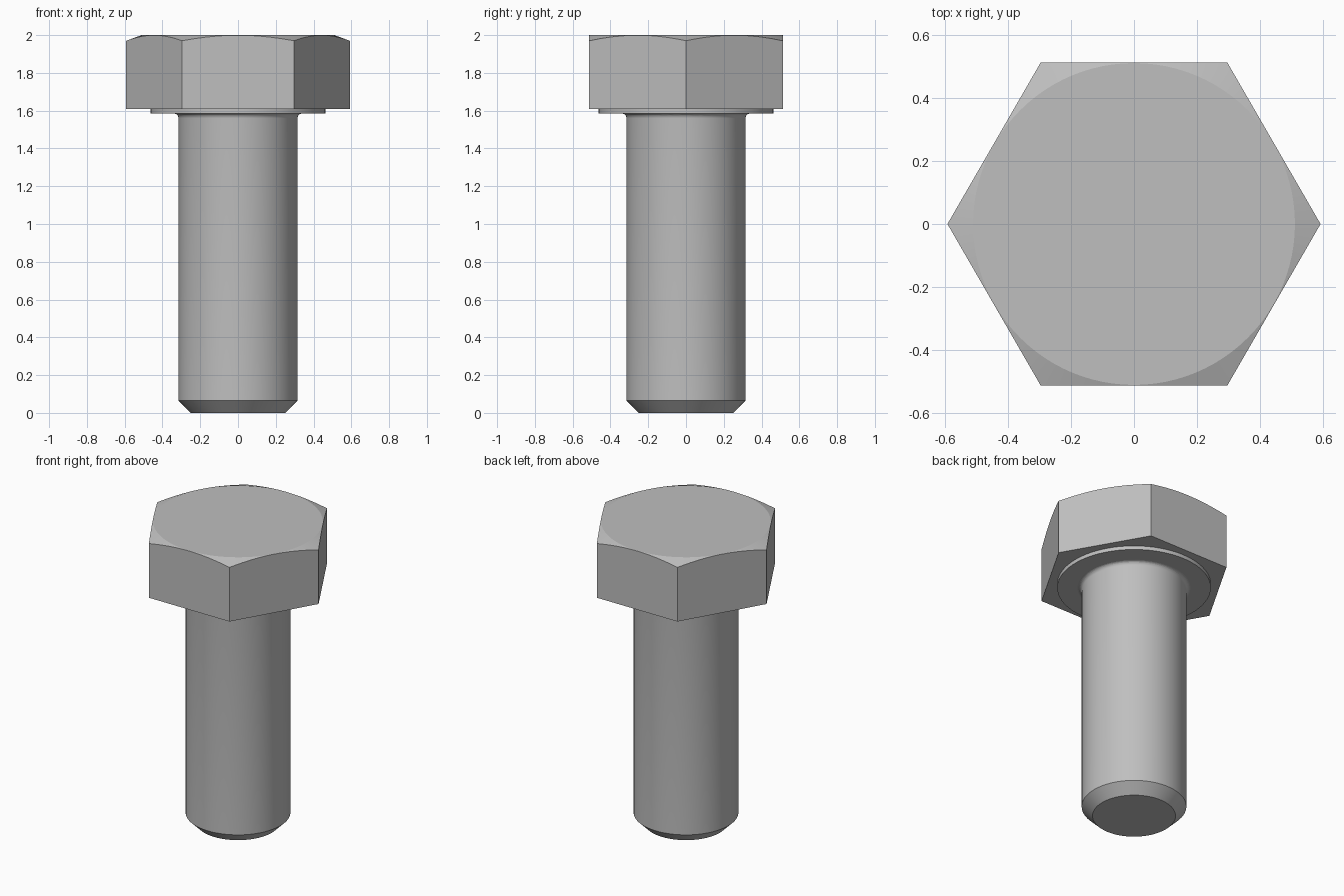
import bpy
import bmesh
from math import cos, sin, pi, radians, tau

cube = bpy.data.objects.get("Cube")
if cube:
    bpy.data.objects.remove(cube, do_unlink=True)

steel = bpy.data.materials.new("grey steel")
steel.use_nodes = True
colour = (0.52, 0.52, 0.52, 1)
steel.diffuse_color = colour
steel.node_tree.nodes["Principled BSDF"].inputs["Base Color"].default_value = colour


def finish(name, bm):
    bmesh.ops.recalc_face_normals(bm, faces=bm.faces[:])
    mesh = bpy.data.meshes.new(name)
    bm.to_mesh(mesh)
    bm.free()
    mesh.materials.append(steel)
    obj = bpy.data.objects.new(name, mesh)
    bpy.context.collection.objects.link(obj)
    bpy.ops.object.select_all(action="DESELECT")
    bpy.context.view_layer.objects.active = obj
    obj.select_set(True)
    bpy.ops.object.shade_smooth_by_angle(angle=radians(15))
    return obj


def turned(name, profile, sides=96):
    """Revolve (radius, height) points around z and cap both ends."""
    bm = bmesh.new()
    rings = [[bm.verts.new((r * cos(tau * i / sides), r * sin(tau * i / sides), z))
              for i in range(sides)] for r, z in profile]
    for low, high in zip(rings, rings[1:]):
        for i in range(sides):
            j = (i + 1) % sides
            bm.faces.new((low[i], low[j], high[j], high[i]))
    bm.faces.new(rings[0])
    bm.faces.new(rings[-1])
    return finish(name, bm)


def hex_head(name, corner, base, top, drop, steps=16):
    """Hexagonal prism whose top corners are cut by a shallow cone."""
    bm = bmesh.new()
    flat = corner * cos(pi / 6)
    crown = flat - 0.002
    slope = drop / (corner - crown)
    low = [bm.verts.new((corner * cos(k * pi / 3), corner * sin(k * pi / 3), base))
           for k in range(6)]
    rim, circle = [], []
    count = 6 * steps
    for i in range(count):
        a = tau * i / count
        r = flat / cos(a % (pi / 3) - pi / 6)
        rim.append(bm.verts.new((r * cos(a), r * sin(a), top - slope * (r - crown))))
        circle.append(bm.verts.new((crown * cos(a), crown * sin(a), top)))
    # Flat sides with arched upper edges
    for k in range(6):
        arch = [rim[(k * steps + s) % count] for s in range(steps + 1)]
        bm.faces.new([low[(k + 1) % 6], low[k]] + arch)
    # Conical chamfer, top and underside
    for i in range(count):
        j = (i + 1) % count
        bm.faces.new((rim[i], rim[j], circle[j], circle[i]))
    bm.faces.new(circle)
    bm.faces.new(low)
    return finish(name, bm)


# Shank with chamfered tip and a small fillet under the head
radius, seat, fillet = 0.315, 1.585, 0.025
curve = [(radius + fillet * (1 - cos(t * pi / 12)), seat - fillet + fillet * sin(t * pi / 12))
         for t in range(7)]
turned("shank", [(0.25, 0), (radius, 0.065)] + curve)

# Bearing collar and head
turned("washer_face", [(0.462, seat), (0.462, 1.61)])
hex_head("hex_head", 0.592, 1.61, 2.0, 0.03)
